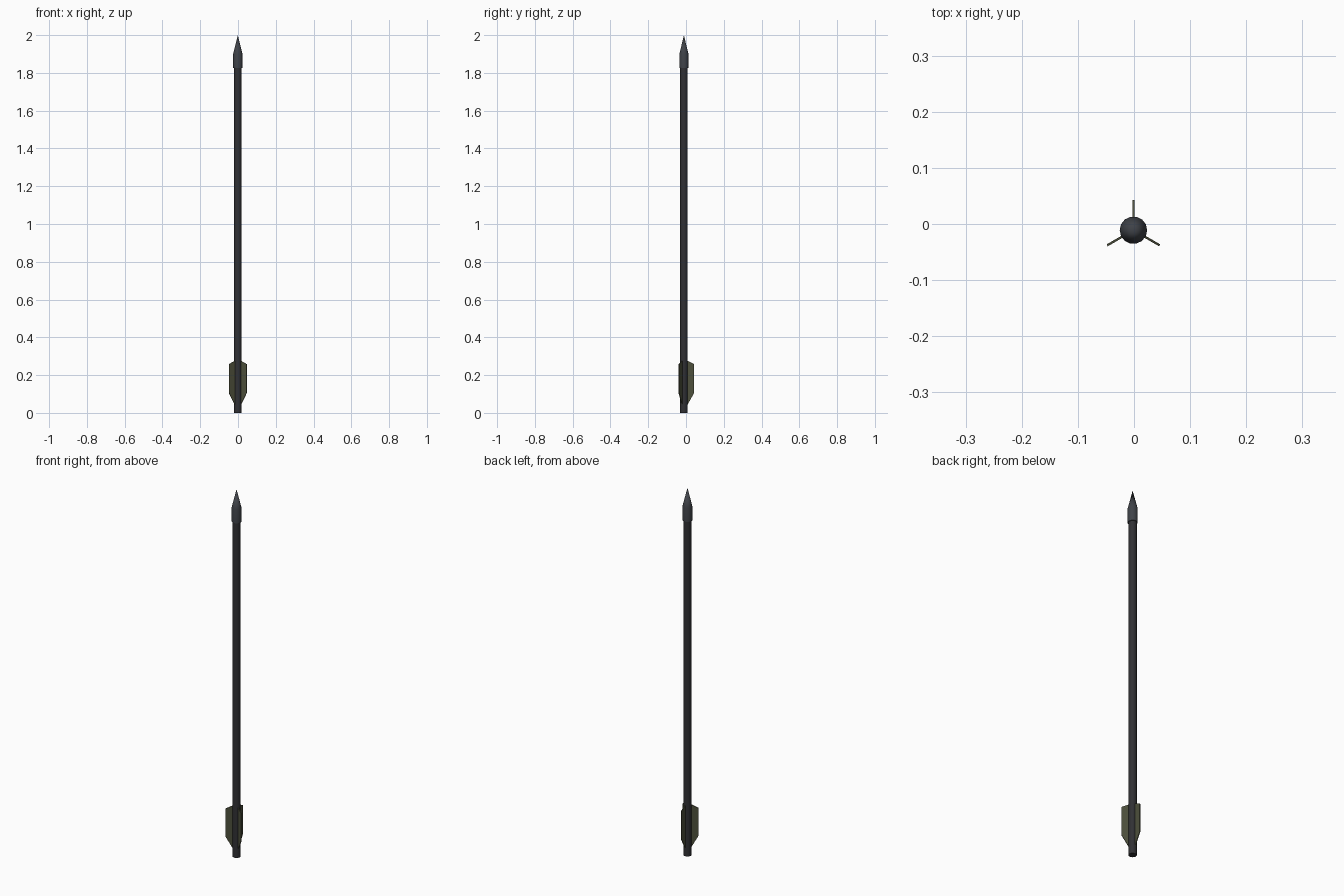
import bpy, bmesh, math
from mathutils import Matrix, Vector

if "Cube" in bpy.data.objects:
    bpy.data.objects.remove(bpy.data.objects["Cube"])

CENTRE = Vector((-0.001, -0.011, 0))
SIDES = 14


def material(name, rgb):
    m = bpy.data.materials.new(name)
    m.diffuse_color = (*rgb, 1)
    m.use_nodes = True
    m.node_tree.nodes["Principled BSDF"].inputs["Base Color"].default_value = m.diffuse_color
    return m


def make_object(name, bm, mat, smooth=False):
    bmesh.ops.recalc_face_normals(bm, faces=bm.faces)
    me = bpy.data.meshes.new(name)
    bm.to_mesh(me)
    bm.free()
    me.materials.append(mat)
    ob = bpy.data.objects.new(name, me)
    ob.location = CENTRE
    bpy.context.collection.objects.link(ob)
    if smooth:
        bpy.ops.object.select_all(action='DESELECT')
        ob.select_set(True)
        bpy.context.view_layer.objects.active = ob
        bpy.ops.object.shade_smooth_by_angle(angle=math.radians(30))
    return ob


def lathe(name, profile, mat):
    """Spin an (r, z) profile; both ends lie on the axis."""
    bm = bmesh.new()
    verts = [bm.verts.new((r, 0, z)) for r, z in profile]
    edges = [bm.edges.new(p) for p in zip(verts, verts[1:])]
    bmesh.ops.spin(bm, geom=verts + edges, cent=(0, 0, 0), axis=(0, 0, 1),
                   angle=math.tau, steps=SIDES, use_merge=True)
    bmesh.ops.remove_doubles(bm, verts=bm.verts, dist=1e-5)
    return make_object(name, bm, mat, smooth=True)


shaft_mat = material("dark_shaft", (0.03, 0.03, 0.034))
head_mat = material("dark_steel", (0.05, 0.055, 0.065))
fin_mat = material("olive_fin", (0.075, 0.08, 0.045))

# Shaft
lathe("shaft", [(0, 0), (0.02, 0), (0.02, 1.84), (0, 1.84)], shaft_mat)

# Pointed head with a short straight socket
lathe("head", [(0, 1.825), (0.0245, 1.825), (0.0245, 1.9), (0, 2.0)], head_mat)

# Three thin fins around the tail
FIN = [(0.015, 0.04), (0.02, 0.045), (0.054, 0.105), (0.054, 0.258),
       (0.02, 0.275), (0.015, 0.275)]
THICK = 0.004
for i in range(3):
    bm = bmesh.new()
    face = bm.faces.new([bm.verts.new((-THICK / 2, r, z)) for r, z in FIN])
    ext = bmesh.ops.extrude_face_region(bm, geom=[face], use_keep_orig=True)
    moved = [g for g in ext["geom"] if isinstance(g, bmesh.types.BMVert)]
    bmesh.ops.translate(bm, verts=moved, vec=(THICK, 0, 0))
    bm.transform(Matrix.Rotation(math.tau * i / 3, 4, 'Z'))
    make_object(f"fin_{i + 1}", bm, fin_mat)
